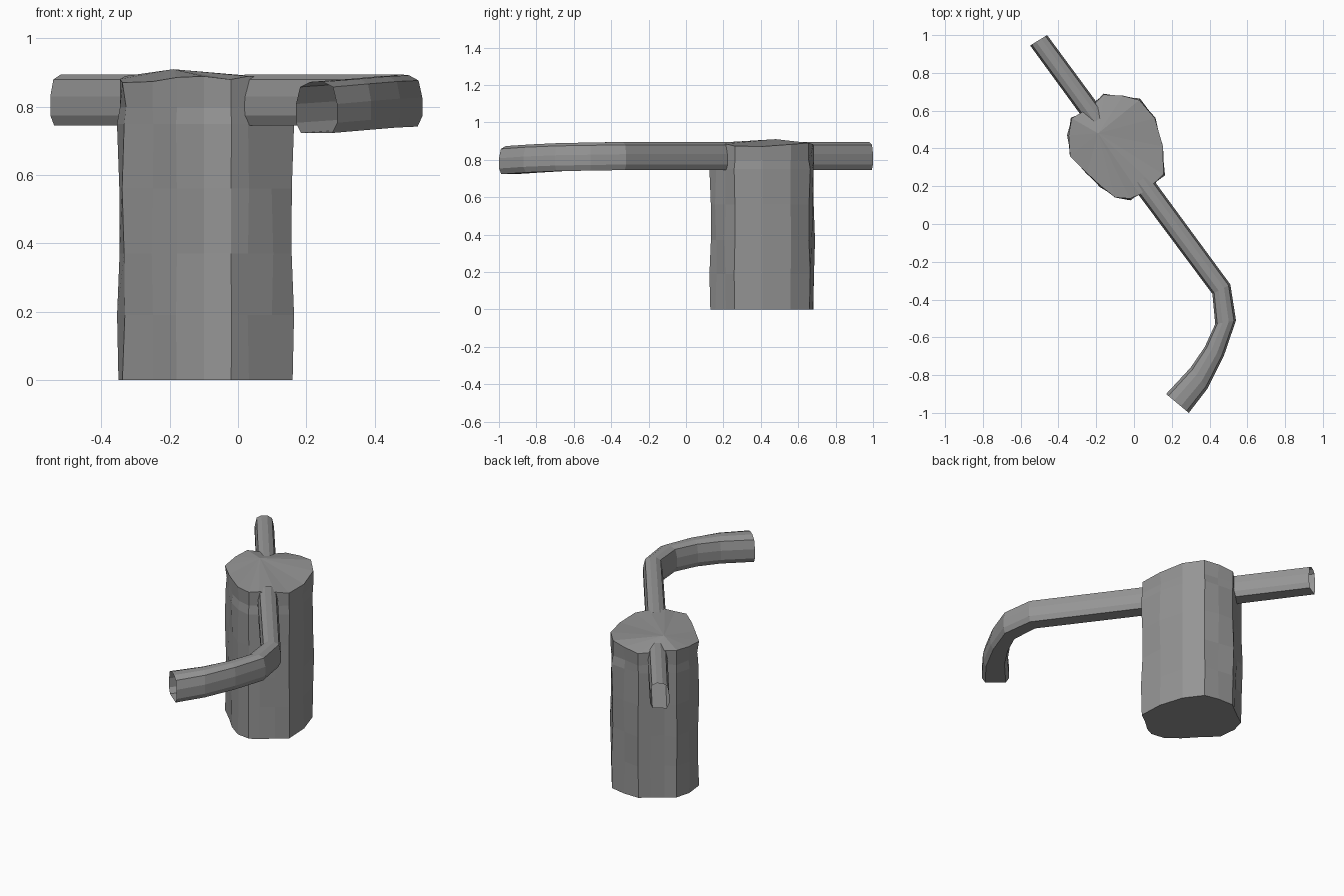
import bpy, bmesh, math
from mathutils import Vector

cube = bpy.data.objects.get("Cube")
if cube:
    bpy.data.objects.remove(cube, do_unlink=True)

grey = bpy.data.materials.new("mid_grey")
grey.use_nodes = True
colour = (0.3, 0.3, 0.3, 1)
grey.diffuse_color = colour
grey.node_tree.nodes["Principled BSDF"].inputs["Base Color"].default_value = colour


def skin(bm, rings):
    """Join equal-sized closed rings of points with quads."""
    loops = [[bm.verts.new(p) for p in ring] for ring in rings]
    for a, b in zip(loops, loops[1:]):
        for i in range(len(a)):
            j = (i + 1) % len(a)
            bm.faces.new((a[i], a[j], b[j], b[i]))
    return loops


def finish(bm, name):
    bmesh.ops.recalc_face_normals(bm, faces=bm.faces)
    mesh = bpy.data.meshes.new(name)
    bm.to_mesh(mesh)
    bm.free()
    mesh.materials.append(grey)
    obj = bpy.data.objects.new(name, mesh)
    bpy.context.collection.objects.link(obj)


# Body: an irregular outline stacked in slightly wavy rings
outline = [(-.02, .13), (.03, .16), (.10, .21), (.16, .26), (.15, .41), (.11, .56),
           (.03, .66), (-.06, .675), (-.16, .685), (-.21, .64), (-.27, .59),
           (-.33, .56), (-.35, .47), (-.335, .36), (-.25, .27), (-.18, .2), (-.10, .145)]
centre = Vector((-.09, .41))
levels = [0, .19, .37, .56, .75, .80, .88]
rings = []
for k, z in enumerate(levels):
    ring = []
    for i, p in enumerate(outline):
        grow = 1 + .018 * math.sin(2.1 * i + 1.9 * k) - (.015 if z == .80 else 0)
        x, y = centre + (Vector(p) - centre) * grow
        rim = .01 * math.sin(1.3 * i) if k == len(levels) - 1 else 0
        ring.append((x, y, z + rim))
    rings.append(ring)
bm = bmesh.new()
loops = skin(bm, rings)
bm.faces.new(loops[0])
# Uneven lid rising to an off-centre peak
peak = bm.verts.new((-.19, .48, .91))
top = loops[-1]
for i in range(len(top)):
    bm.faces.new((top[i], top[(i + 1) % len(top)], peak))
finish(bm, "body")

# Arms: open tubes skinned between matching inner and outer edges
half = [(.75, .745), (1, .775), (1, .83), (.8, .88), (.3, .895)]
section = half + [(-s, z) for s, z in reversed(half)]


def arm(name, stations):
    rings = []
    for inner, outer, drop in stations:
        a, b = Vector(inner), Vector(outer)
        mid, side = (a + b) / 2, (b - a) / 2
        rings.append([(*(mid + side * s), z - drop) for s, z in section])
    bm = bmesh.new()
    skin(bm, rings)
    finish(bm, name)


arm("back_arm", [((-.55, .945), (-.46, 1), 0),
                 ((-.24, .52), (-.15, .58), 0)])
arm("front_arm", [((-.01, .2), (.08, .265), 0),
                  ((.415, -.37), (.51, -.32), 0),
                  ((.43, -.53), (.54, -.51), .003),
                  ((.375, -.65), (.475, -.7), .006),
                  ((.30, -.76), (.39, -.87), .013),
                  ((.17, -.9), (.29, -1), .022)])
